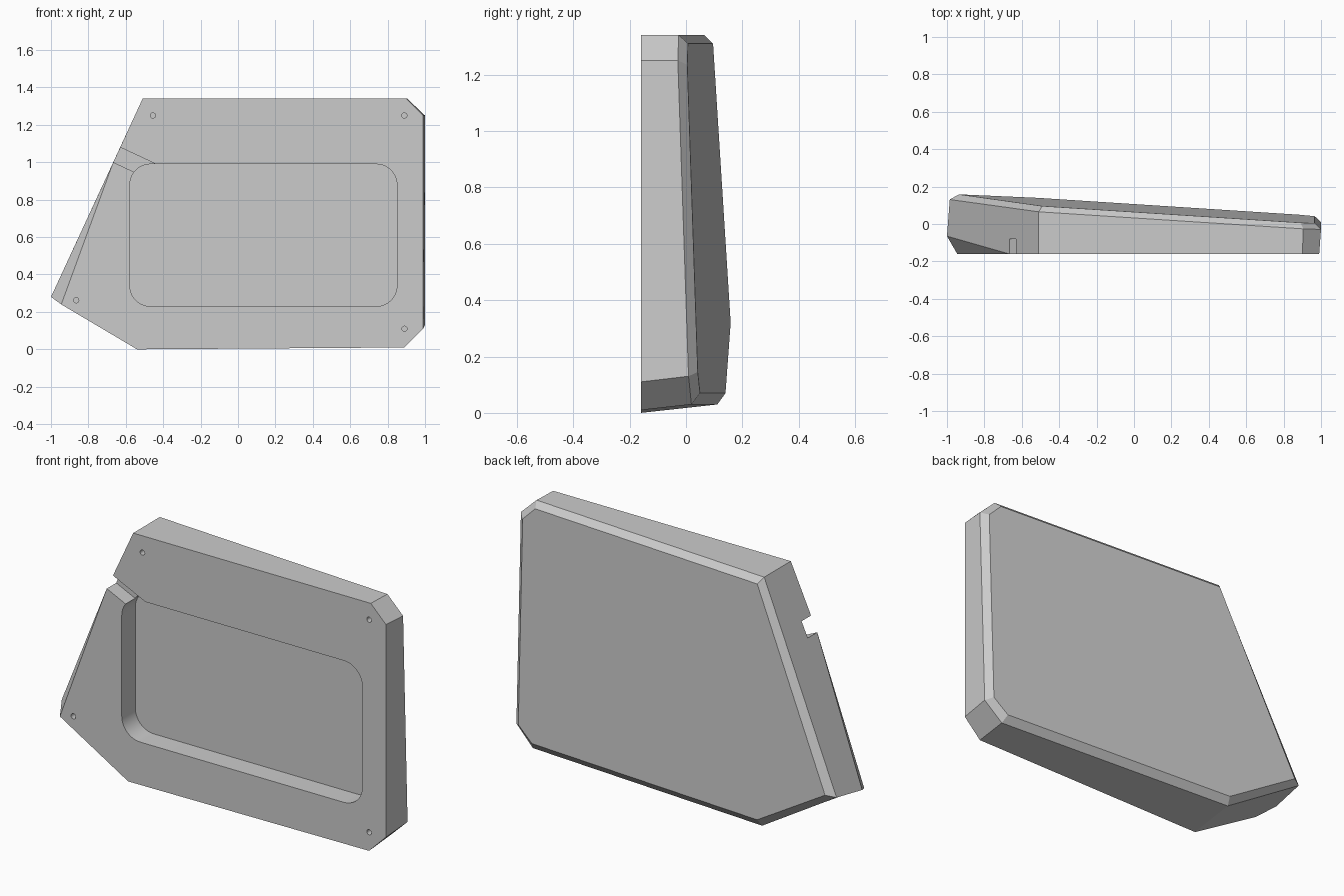
import bpy, bmesh, math
from mathutils import Matrix

cube = bpy.data.objects.get("Cube")
if cube:
    bpy.data.objects.remove(cube, do_unlink=True)

FRONT = -0.16


def back_y(x, z):
    """Depth of the sloping back plane."""
    return 0.096 - 0.0645 * (x + 0.49) - 0.034 * (z - 1.31)


def add_object(name, bm):
    bmesh.ops.recalc_face_normals(bm, faces=bm.faces)
    mesh = bpy.data.meshes.new(name)
    bm.to_mesh(mesh)
    bm.free()
    ob = bpy.data.objects.new(name, mesh)
    bpy.context.collection.objects.link(ob)
    return ob


def prism(name, outline, depth):
    """Cutter that sinks an x-z outline into the front face."""
    bm = bmesh.new()
    face = bm.faces.new([bm.verts.new((x, FRONT - 0.1, z)) for x, z in outline])
    out = bmesh.ops.extrude_face_region(bm, geom=[face])
    verts = [v for v in out["geom"] if isinstance(v, bmesh.types.BMVert)]
    bmesh.ops.translate(bm, verts=verts, vec=(0, depth + 0.1, 0))
    return add_object(name, bm)


def arc(cx, cz, r, start, sweep, n):
    return [(cx + r * math.cos(math.radians(start + sweep * i / n)),
             cz + r * math.sin(math.radians(start + sweep * i / n))) for i in range(n + 1)]


# Outline rings, counterclockwise from the lower corner
front = [(-0.54, 0), (0.89, 0.01), (0.99, 0.11), (0.99, 1.25), (0.90, 1.34), (-0.51, 1.34)]
wall = [(-0.53, 0.03), (0.895, 0.03), (1.0, 0.13), (1.0, 1.25), (0.905, 1.34), (-0.51, 1.34),
        (-0.985, 0.31)]
back = [(-0.52, 0.07), (0.88, 0.07), (0.966, 0.145), (0.966, 1.235), (0.89, 1.31), (-0.49, 1.31),
        (-0.936, 0.32)]

# Wedge-shaped body
bm = bmesh.new()
f = [bm.verts.new((x, FRONT, z)) for x, z in front]
w = [bm.verts.new((x, back_y(x, z) - 0.031, z)) for x, z in wall]
b = [bm.verts.new((x, back_y(x, z), z)) for x, z in back]
slope_top = bm.verts.new((-0.667, FRONT, 1.0))
slope_low = bm.verts.new((-0.945, FRONT, 0.24))
tip = bm.verts.new((-1.0, -0.065, 0.28))
bm.faces.new(f + [slope_top, slope_low])
bm.faces.new(b)
for i in range(5):
    bm.faces.new((f[i], f[i + 1], w[i + 1], w[i]))
for i in range(7):
    j = (i + 1) % 7
    bm.faces.new((w[i], w[j], b[j], b[i]))
bm.faces.new((f[5], slope_top, tip, w[6], w[5]))
bm.faces.new((f[0], slope_low, tip, w[6], w[0]))
bm.faces.new((slope_top, slope_low, tip))
body = add_object("wedge_body", bm)

# Rounded pocket
R = 0.11
x0, x1, z0, z1 = -0.578, 0.85, 0.23, 0.99
corners = [(x1 - R, z1 - R), (x0 + R, z1 - R), (x0 + R, z0 + R), (x1 - R, z0 + R)]
pocket = [p for k, (cx, cz) in enumerate(corners) for p in arc(cx, cz, R, 90 * k, 90, 10)]
cutters = [prism("pocket_cutter", pocket, 0.115)]

# Cable channel from the slanted side into the pocket
turn = Matrix.Rotation(math.atan2(-0.425, 0.905), 2)
channel = []
for u, v in ((-0.1, -0.044), (0.24, -0.044), (0.24, 0.044), (-0.1, 0.044)):
    c, s = turn[0][0], turn[1][0]
    channel.append((-0.648 + c * u - s * v, 1.04 + s * u + c * v))
cutters.append(prism("channel_cutter", channel, 0.08))

# Screw holes
for x, z in ((-0.455, 1.25), (0.89, 1.25), (0.89, 0.11), (-0.865, 0.262)):
    cutters.append(prism("screw_hole_cutter", arc(x, z, 0.014, 0, 360, 16)[:-1], 0.08))

bpy.context.view_layer.objects.active = body
body.select_set(True)
for cutter in cutters:
    cutter.hide_render = True
    mod = body.modifiers.new("cut", 'BOOLEAN')
    mod.operation = 'DIFFERENCE'
    mod.solver = 'EXACT'
    mod.object = cutter
    bpy.ops.object.modifier_apply(modifier=mod.name)
    bpy.data.objects.remove(cutter, do_unlink=True)

# Plain grey
grey = bpy.data.materials.new("light_grey")
grey.use_nodes = True
grey.diffuse_color = (0.6, 0.6, 0.6, 1)
grey.node_tree.nodes["Principled BSDF"].inputs["Base Color"].default_value = (0.6, 0.6, 0.6, 1)
body.data.materials.clear()
body.data.materials.append(grey)
for p in body.data.polygons:
    p.material_index = 0
bpy.ops.object.shade_smooth_by_angle(angle=math.radians(20))
